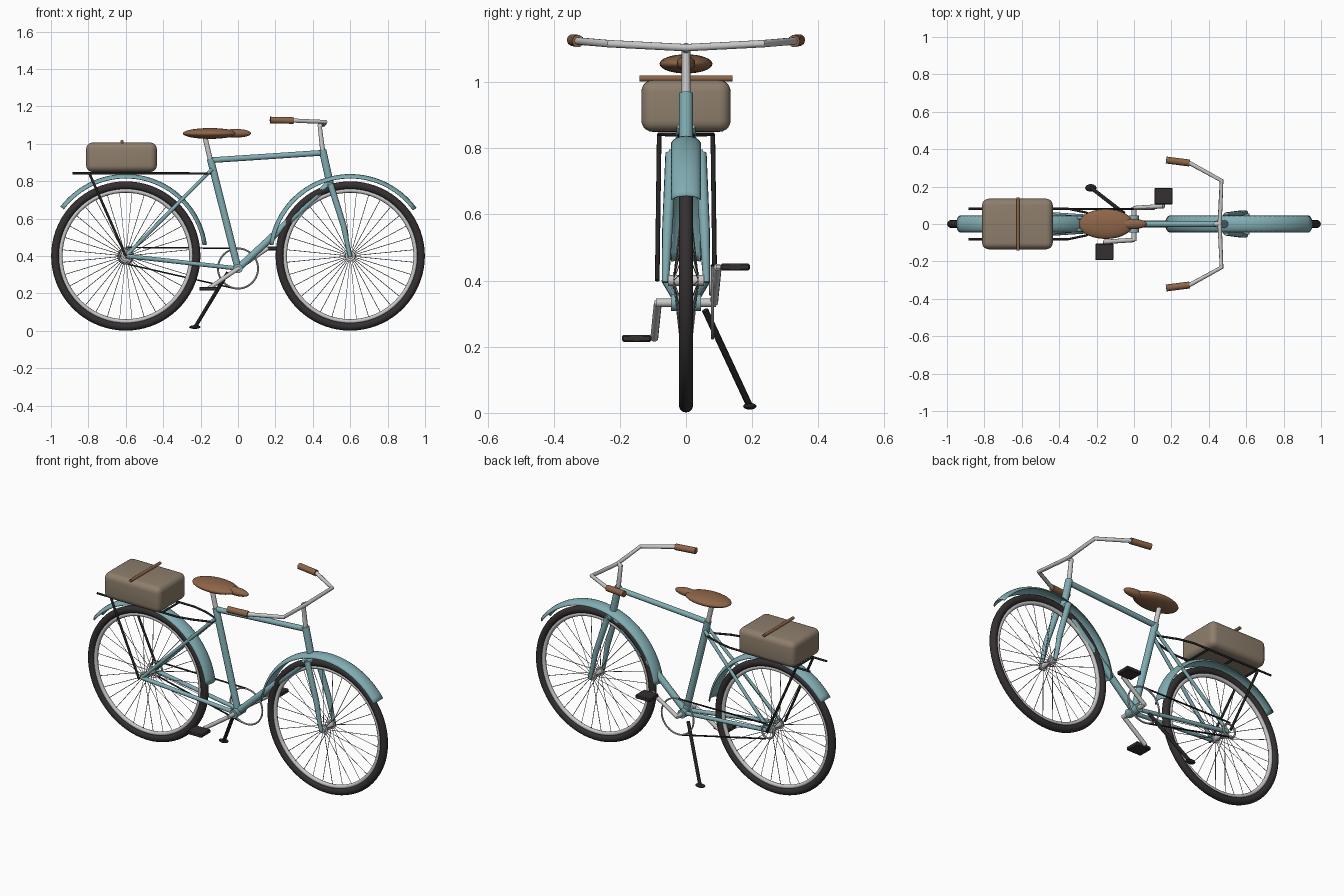
import bpy, bmesh, math
from mathutils import Vector, Matrix

if "Cube" in bpy.data.objects:
    bpy.data.objects.remove(bpy.data.objects["Cube"])


def mat(name, rgb):
    m = bpy.data.materials.new(name)
    m.diffuse_color = (*rgb, 1)
    m.use_nodes = True
    m.node_tree.nodes["Principled BSDF"].inputs["Base Color"].default_value = m.diffuse_color
    return m


TEAL = mat("teal_paint", (0.22, 0.42, 0.45))
RUBBER = mat("dark_rubber", (0.035, 0.029, 0.030))
BLACK = mat("black_metal", (0.018, 0.017, 0.018))
METAL = mat("light_metal", (0.58, 0.58, 0.58))
SPOKE = mat("spoke_wire", (0.30, 0.30, 0.30))
LEATHER = mat("brown_leather", (0.27, 0.13, 0.065))
CANVAS = mat("tan_canvas", (0.27, 0.21, 0.15))


def finish(ob, material, smooth=40):
    ob.data.materials.clear()
    ob.data.materials.append(material)
    bpy.ops.object.select_all(action='DESELECT')
    ob.select_set(True)
    bpy.context.view_layer.objects.active = ob
    if smooth:
        bpy.ops.object.shade_smooth_by_angle(angle=math.radians(smooth))
    return ob


def tubes(name, paths, r, material, res=3, radii=None, closed=False):
    """Round tubes along one or more polylines."""
    cu = bpy.data.curves.new(name, 'CURVE')
    cu.dimensions = '3D'
    cu.bevel_depth = r
    cu.bevel_resolution = res
    cu.use_fill_caps = True
    for path in paths:
        sp = cu.splines.new('POLY')
        sp.points.add(len(path) - 1)
        sp.use_cyclic_u = closed
        for i, p in enumerate(path):
            sp.points[i].co = (*p, 1)
            sp.points[i].radius = radii[i] if radii else 1
    ob = bpy.data.objects.new(name, cu)
    bpy.context.collection.objects.link(ob)
    bpy.ops.object.select_all(action='DESELECT')
    ob.select_set(True)
    bpy.context.view_layer.objects.active = ob
    bpy.ops.object.convert(target='MESH')
    return finish(bpy.context.view_layer.objects.active, material)


def both(path):
    """The path and its copy on the other side of the bicycle."""
    return [path, [(x, -y, z) for x, y, z in path]]


def ring(name, c, major, minor, material, seg=64, mseg=12):
    bpy.ops.mesh.primitive_torus_add(location=c, rotation=(math.pi / 2, 0, 0), major_radius=major,
                                     minor_radius=minor, major_segments=seg, minor_segments=mseg)
    ob = bpy.context.object
    ob.name = name
    return finish(ob, material)


def ellipsoid(name, c, size, material):
    bpy.ops.mesh.primitive_uv_sphere_add(segments=28, ring_count=16, radius=1, location=c)
    ob = bpy.context.object
    ob.name = name
    ob.scale = size
    return finish(ob, material, 60)


def box(name, c, size, bevel, material, seg=1):
    bm = bmesh.new()
    bmesh.ops.create_cube(bm, size=1, matrix=Matrix.Translation(c) @ Matrix.Diagonal((*size, 1)))
    bmesh.ops.bevel(bm, geom=bm.edges[:], offset=bevel, segments=seg, profile=0.5, affect='EDGES')
    me = bpy.data.meshes.new(name)
    bm.to_mesh(me)
    bm.free()
    ob = bpy.data.objects.new(name, me)
    bpy.context.collection.objects.link(ob)
    return finish(ob, material)


def fender(name, cx, a0, a1):
    """Arched strip swept round the wheel."""
    bm = bmesh.new()
    rows, n = [], 36
    for i in range(n + 1):
        a = math.radians(a0 + (a1 - a0) * i / n)
        row = []
        for j in range(9):
            t = math.radians(-80 + 20 * j)
            r = 0.411 + 0.025 * math.cos(t)
            row.append(bm.verts.new((cx + r * math.cos(a), 0.044 * math.sin(t), 0.4 + r * math.sin(a))))
        rows.append(row)
    for p, q in zip(rows, rows[1:]):
        for j in range(8):
            bm.faces.new((p[j], p[j + 1], q[j + 1], q[j]))
    bmesh.ops.recalc_face_normals(bm, faces=bm.faces[:])
    me = bpy.data.meshes.new(name)
    bm.to_mesh(me)
    bm.free()
    ob = bpy.data.objects.new(name, me)
    bpy.context.collection.objects.link(ob)
    sol = ob.modifiers.new("thickness", 'SOLIDIFY')
    sol.thickness = 0.004
    sol.offset = 0
    return finish(ob, TEAL)


# Wheels: tyre, rim, hub and spokes
for side, cx in (("rear", -0.6), ("front", 0.6)):
    c = (cx, 0, 0.4)
    ring(side + "_tyre", c, 0.3775, 0.0215, RUBBER, 72)
    ring(side + "_rim", c, 0.350, 0.012, METAL, 72, 10)
    tubes(side + "_hub", [[(cx, -0.055, 0.4), (cx, 0.055, 0.4)]], 0.017, METAL)
    tubes(side + "_hub_flanges", [[(cx, s * 0.034, 0.4), (cx, s * 0.040, 0.4)] for s in (-1, 1)], 0.027, METAL)
    spokes = []
    for i in range(32):
        a = 2 * math.pi * (i + 0.5) / 32
        y = 0.036 if i % 2 else -0.036
        d = Vector((math.cos(a), 0, math.sin(a)))
        spokes.append([Vector(c) + d * 0.02 + Vector((0, y, 0)), Vector(c) + d * 0.345])
    tubes(side + "_spokes", spokes, 0.0017, SPOKE, 0)

# Fenders
fender("rear_fender", -0.6, 8, 143)
fender("front_fender", 0.6, 36, 172)

# Frame
BB = (0, 0, 0.333)
tubes("seat_tube", [[BB, (-0.148, 0, 0.92)]], 0.020, TEAL)
tubes("top_tube", [[(-0.146, 0, 0.912), (0.458, 0, 0.952)]], 0.016, TEAL)
tubes("down_tube", [[BB, (0.487, 0, 0.785)]], 0.020, TEAL)
tubes("head_tube", [[(0.452, 0, 0.967), (0.497, 0, 0.765)]], 0.021, TEAL)
tubes("bottom_bracket", [[(0, -0.045, 0.333), (0, 0.045, 0.333)]], 0.026, TEAL)
tubes("chain_stays", both([(0, 0.022, 0.333), (-0.6, 0.062, 0.4)]), 0.012, TEAL)
tubes("seat_stays", both([(-0.138, 0.018, 0.865), (-0.6, 0.062, 0.4)]), 0.010, TEAL)
tubes("fork_crown", [[(0.494, -0.052, 0.78), (0.494, 0.052, 0.78)]], 0.017, TEAL)
tubes("fork_blades", both([(0.494, 0.045, 0.785), (0.565, 0.056, 0.56), (0.585, 0.060, 0.46), (0.6, 0.062, 0.395)]),
      0.016, TEAL, radii=[1.1, 1, 0.8, 0.65])

# Saddle
tubes("seat_post", [[(-0.147, 0, 0.91), (-0.18, 0, 1.05)]], 0.014, METAL)
ellipsoid("saddle", (-0.15, 0, 1.055), (0.145, 0.08, 0.029), LEATHER)
ellipsoid("saddle_nose", (-0.012, 0, 1.056), (0.082, 0.028, 0.023), LEATHER)

# Handlebar, stem and grips
tubes("stem", [[(0.453, 0, 0.96), (0.437, 0, 1.095), (0.460, 0, 1.106)]], 0.014, METAL)
half = [(0.468, 0.232, 1.116), (0.297, 0.326, 1.124), (0.22, 0.337, 1.126)]
tubes("handlebar", [[(x, -y, z) for x, y, z in half[::-1]] + [(0.458, 0, 1.104)] + half], 0.0115, METAL)
tubes("grips", both([(0.297, 0.326, 1.124), (0.172, 0.342, 1.127)]), 0.0185, LEATHER)

# Rear rack
tubes("rack_rails", both([(-0.885, 0.081, 0.842), (-0.35, 0.081, 0.842), (-0.26, 0.062, 0.842),
                          (-0.145, 0.018, 0.84)]), 0.006, BLACK)
tubes("rack_crossbars", [[(x, -0.081, 0.842), (x, 0.081, 0.842)] for x in (-0.79, -0.62, -0.45)], 0.006, BLACK)
tubes("rack_struts", both([(-0.795, 0.081, 0.842), (-0.6, 0.087, 0.4)]), 0.007, BLACK)

# Luggage with strap
box("luggage_box", (-0.623, 0, 0.928), (0.378, 0.27, 0.157), 0.035, CANVAS, 5)
tubes("luggage_strap", [[(-0.62, -0.141, 1.011), (-0.62, 0.141, 1.011)]], 0.009, LEATHER)

# Drivetrain
ring("chainring", (0, 0.08, 0.333), 0.107, 0.005, METAL, 48, 8)
ring("rear_sprocket", (-0.6, 0.075, 0.4), 0.040, 0.006, METAL, 32, 8)
tubes("chain", [[(-0.6, 0.08, 0.446), (0, 0.08, 0.441)], [(-0.59, 0.08, 0.356), (-0.03, 0.08, 0.229)]],
      0.0045, BLACK, 1)
tubes("crank_axle", [[(0, -0.09, 0.333), (0, 0.09, 0.333)]], 0.013, METAL)
for s, name in ((1, "left"), (-1, "right")):
    px, pz = s * 0.158, 0.333 + s * 0.108
    tubes(name + "_crank", [[(0, s * 0.085, 0.333), (px, s * 0.096, pz)]], 0.012, METAL)
    tubes(name + "_pedal_axle", [[(px, s * 0.09, pz), (px, s * 0.12, pz)]], 0.007, METAL)
    box(name + "_pedal", (px, s * 0.149, pz), (0.098, 0.088, 0.021), 0.004, RUBBER)

# Kickstand
tubes("kickstand", [[(-0.055, 0.058, 0.31), (-0.228, 0.192, 0.022)]], 0.010, BLACK)
ellipsoid("kickstand_foot", (-0.231, 0.193, 0.020), (0.030, 0.020, 0.010), BLACK)
